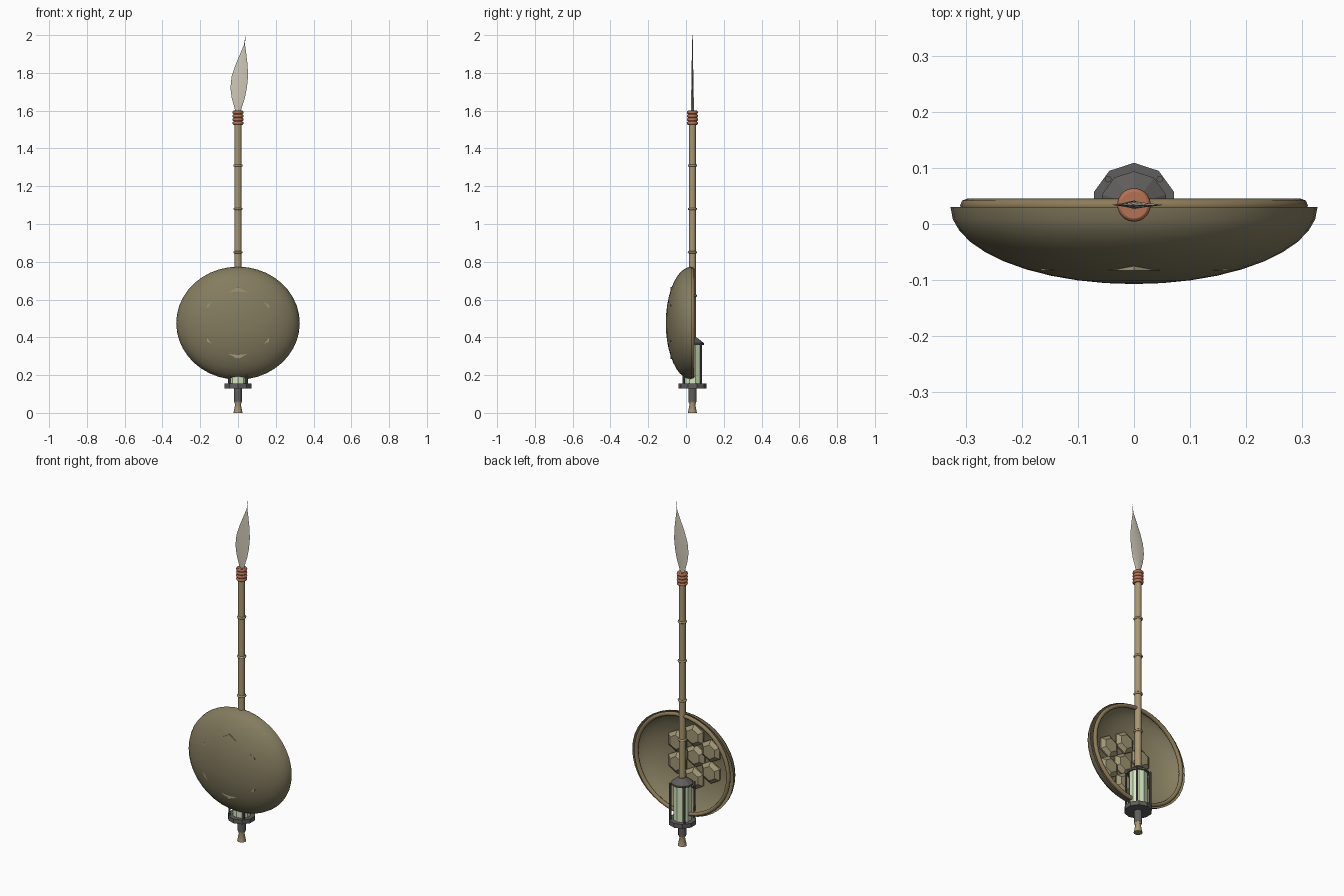
import bpy, bmesh, math
from mathutils import Vector

if "Cube" in bpy.data.objects:
    bpy.data.objects.remove(bpy.data.objects["Cube"])

AX = 0.034               # y of the spear axis
SC = Vector((0, 0.03, 0.475))  # shield rim centre

def mat(name, c):
    m = bpy.data.materials.new(name)
    m.diffuse_color = (*c, 1)
    m.use_nodes = True
    m.node_tree.nodes["Principled BSDF"].inputs["Base Color"].default_value = m.diffuse_color
    return m

BAMBOO = mat("bamboo", (0.40, 0.31, 0.17))
SHELL = mat("shell", (0.23, 0.20, 0.115))
RIM = mat("rim", (0.27, 0.20, 0.10))
PLATE = mat("plate", (0.36, 0.31, 0.18))
CORD = mat("cord", (0.46, 0.17, 0.09))
BLADE = mat("bone", (0.62, 0.58, 0.47))
IRON = mat("iron", (0.12, 0.11, 0.11))
GLASS = mat("glass", (0.66, 0.80, 0.52))

def make(name, verts, faces, m, smooth=False):
    me = bpy.data.meshes.new(name)
    me.from_pydata(verts, [], faces)
    bm = bmesh.new()
    bm.from_mesh(me)
    bmesh.ops.remove_doubles(bm, verts=bm.verts, dist=1e-6)
    bmesh.ops.recalc_face_normals(bm, faces=bm.faces)
    bm.to_mesh(me)
    bm.free()
    o = bpy.data.objects.new(name, me)
    bpy.context.collection.objects.link(o)
    me.materials.append(m)
    if smooth:
        bpy.ops.object.select_all(action='DESELECT')
        o.select_set(True)
        bpy.context.view_layer.objects.active = o
        bpy.ops.object.shade_smooth_by_angle(angle=math.radians(40))
    return o

def loft(name, rings, m, smooth=False, caps=True):
    n = len(rings[0])
    verts = [v for r in rings for v in r]
    faces = [(k*n+i, k*n+(i+1) % n, (k+1)*n+(i+1) % n, (k+1)*n+i)
             for k in range(len(rings)-1) for i in range(n)]
    if caps:
        faces += [tuple(range(n)), tuple(range((len(rings)-1)*n, len(rings)*n))]
    return make(name, verts, faces, m, smooth)

def circle(r, z, n, x=0, y=AX, a0=math.pi/2):
    return [(x+r*math.cos(a0+2*math.pi*i/n), y+r*math.sin(a0+2*math.pi*i/n), z)
            for i in range(n)]

def turned(name, prof, n, m, x=0, y=AX, smooth=False):
    return loft(name, [circle(r, z, n, x, y) for r, z in prof], m, smooth)

def torus(name, z, R, r, m):
    bpy.ops.mesh.primitive_torus_add(location=(0, AX, z), major_radius=R, minor_radius=r,
                                     major_segments=20, minor_segments=8)
    o = bpy.context.object
    o.name = name
    o.data.materials.append(m)
    bpy.ops.object.shade_smooth()
    return o

# bamboo shaft with nodes and flared butt
turned("shaft", [(0.018, 0.05), (0.019, 1.58)], 16, BAMBOO, smooth=True)
turned("butt", [(0.024, 0), (0.015, 0.045), (0.021, 0.06)], 12, BAMBOO, smooth=True)
for i in range(5):
    torus("shaft_node", 0.39 + 0.23*i, 0.019, 0.006, BAMBOO)

# cord binding below the blade
turned("binding_core", [(0.024, 1.525), (0.024, 1.60)], 16, CORD, smooth=True)
for i in range(4):
    torus("binding_cord", 1.534 + 0.019*i, 0.021, 0.009, CORD)

# leaf blade: z, left, right, half thickness
SECT = [(1.58, -.010, .010, .008), (1.62, -.020, .021, .008), (1.67, -.034, .037, .007),
        (1.72, -.040, .047, .006), (1.78, -.034, .053, .005), (1.84, -.014, .051, .004),
        (1.90, .011, .044, .003), (1.95, .032, .037, .0025), (2.0, .0395, .0405, .001)]
loft("blade", [[(l, AX, z), ((l+r)/2, AX-t, z), (r, AX, z), ((l+r)/2, AX+t, z)]
               for z, l, r, t in SECT], BLADE, True)

# domed shield shell, open at the back
rings = []
for k in range(11):
    a = math.pi/2 * k/10
    s, c = math.cos(a), math.sin(a)
    rings.append([(0.327*s*math.cos(t), SC.y-0.137*c, SC.z+0.299*s*math.sin(t))
                  for t in (2*math.pi*i/40 for i in range(40))])
loft("shield_shell", rings, SHELL, True, caps=False)

# shield rim hoop
bpy.ops.mesh.primitive_torus_add(location=(0, 0.033, SC.z), rotation=(math.pi/2, 0, 0),
                                 major_radius=0.298, minor_radius=0.012,
                                 major_segments=40, minor_segments=8)
rim = bpy.context.object
rim.name = "shield_rim"
rim.scale = (1, 0.955, 1)
rim.data.materials.append(RIM)
bpy.ops.object.shade_smooth()

# hexagonal shell plates, outer corners breaking through the dome
def plate(name, x, z, yf, yb):
    def hexa(r, y):
        return [(x+r*math.sin(i*math.pi/3), y, z+r*math.cos(i*math.pi/3)) for i in range(6)]
    loft(name, [hexa(0.066, yf), hexa(0.066, yf+0.008), hexa(0.042, yb)], PLATE)

for i in range(6):
    a = math.radians(30 + 60*i)
    plate("shell_plate", 0.125*math.cos(a), SC.z+0.125*math.sin(a), -0.083, -0.058)
plate("centre_plate", 0, SC.z, -0.098, -0.07)

# lantern
turned("lantern_base", [(0.075, 0.13), (0.075, 0.155)], 10, IRON)
turned("lantern_glass", [(0.05, 0.155), (0.05, 0.365)], 10, GLASS)
turned("lantern_roof", [(0.060, 0.36), (0.060, 0.37), (0.022, 0.40)], 10, IRON)
turned("lantern_collar", [(0.022, 0.06), (0.022, 0.13)], 12, IRON)
for sx in (-1, 1):
    for sy in (-1, 1):
        turned("lantern_post", [(0.006, 0.15), (0.006, 0.368)], 8, IRON,
               x=sx*0.046, y=AX+sy*0.046, smooth=True)
